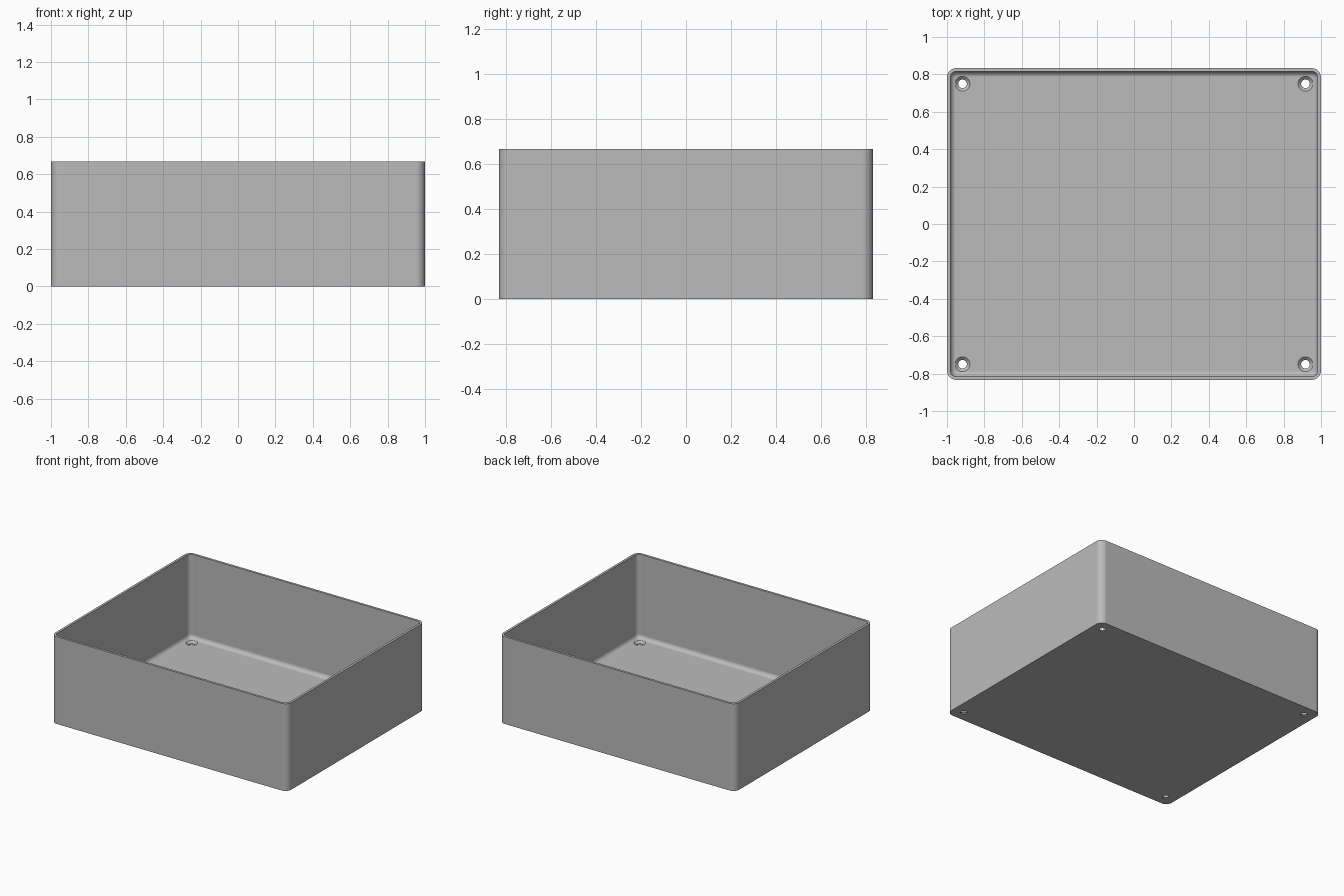
import bpy, bmesh, math

cube = bpy.data.objects.get("Cube")
if cube:
    bpy.data.objects.remove(cube, do_unlink=True)

HX, HY, HEIGHT = 1.0, 0.8333, 0.6667
CORNER, WALL, FLOOR, FILLET = 0.05, 0.018, 0.024, 0.031
STEPS = 8

grey = bpy.data.materials.new("plain grey")
grey.use_nodes = True
colour = (0.5, 0.5, 0.5, 1)
grey.diffuse_color = colour
grey.node_tree.nodes["Principled BSDF"].inputs["Base Color"].default_value = colour


def make_object(name, bm):
    bmesh.ops.recalc_face_normals(bm, faces=bm.faces)
    mesh = bpy.data.meshes.new(name)
    bm.to_mesh(mesh)
    bm.free()
    mesh.materials.append(grey)
    obj = bpy.data.objects.new(name, mesh)
    bpy.context.collection.objects.link(obj)
    return obj


def rounded_ring(bm, inset, z):
    """Rounded rectangle of vertices, inset from the outer outline."""
    r = max(CORNER - inset, 0.001)
    cx, cy = HX - inset - r, HY - inset - r
    ring = []
    for i, (sx, sy) in enumerate([(1, 1), (-1, 1), (-1, -1), (1, -1)]):
        for k in range(STEPS + 1):
            a = math.pi / 2 * (i + k / STEPS)
            ring.append(bm.verts.new((sx * cx + r * math.cos(a),
                                      sy * cy + r * math.sin(a), z)))
    return ring


def circle_ring(bm, x, y, r, z, n=32):
    return [bm.verts.new((x + r * math.cos(2 * math.pi * k / n),
                          y + r * math.sin(2 * math.pi * k / n), z))
            for k in range(n)]


def skin(bm, rings):
    """Join consecutive rings with quads and cap both ends."""
    for a, b in zip(rings, rings[1:]):
        n = len(a)
        for k in range(n):
            j = (k + 1) % n
            bm.faces.new((a[k], a[j], b[j], b[k]))
    bm.faces.new(rings[0])
    bm.faces.new(rings[-1])


# Open tray: outside wall, rim, inside wall, floor fillet
profile = [(0, 0), (0, HEIGHT), (WALL, HEIGHT)]
for k in range(STEPS + 1):
    a = math.pi / 2 * k / STEPS
    profile.append((WALL + FILLET * (1 - math.cos(a)),
                    FLOOR + FILLET * (1 - math.sin(a))))
bm = bmesh.new()
skin(bm, [rounded_ring(bm, inset, z) for inset, z in profile])
tray = make_object("open_tray", bm)

# Countersunk screw holes in the four floor corners
bm = bmesh.new()
for sx in (-1, 1):
    for sy in (-1, 1):
        x, y = sx * 0.9167, sy * 0.75
        skin(bm, [circle_ring(bm, x, y, r, z) for r, z in
                  [(0.023, -0.05), (0.023, FLOOR - 0.016),
                   (0.04, FLOOR), (0.04, FLOOR + 0.05)]])
cutter = make_object("screw_hole_cutter", bm)
cutter.hide_render = True

cut = tray.modifiers.new("screw_holes", 'BOOLEAN')
cut.operation = 'DIFFERENCE'
cut.solver = 'EXACT'
cut.object = cutter

bpy.ops.object.select_all(action='DESELECT')
tray.select_set(True)
bpy.context.view_layer.objects.active = tray
bpy.ops.object.modifier_apply(modifier=cut.name)
bpy.data.objects.remove(cutter, do_unlink=True)

# Smooth corners, crisp rims
bpy.ops.object.shade_smooth_by_angle(angle=math.radians(30))
weighted = tray.modifiers.new("even_shading", 'WEIGHTED_NORMAL')
weighted.keep_sharp = True
